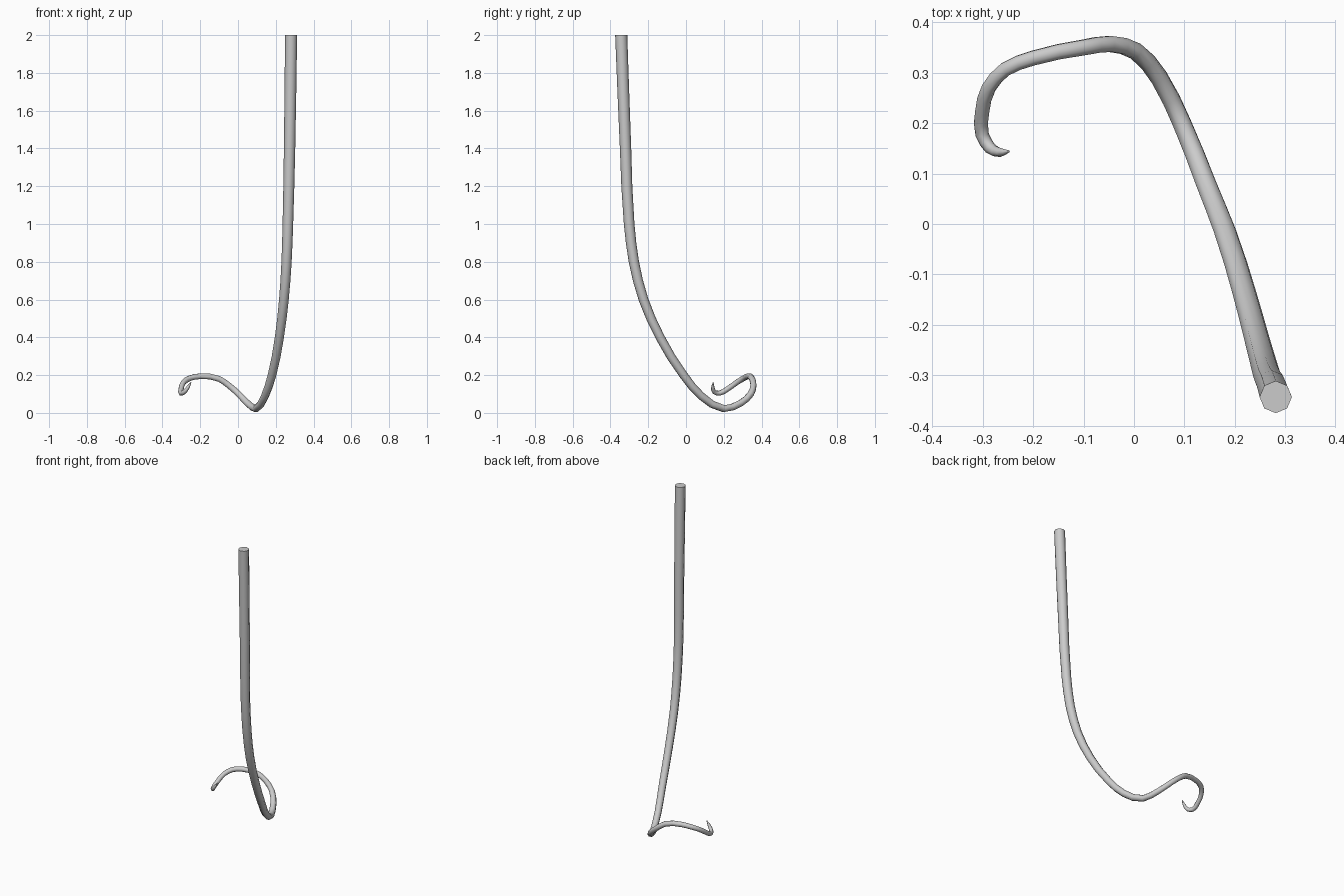
import bpy, bmesh, math
from mathutils import Vector

if "Cube" in bpy.data.objects:
    bpy.data.objects.remove(bpy.data.objects["Cube"])

# Centre line and radius: x, y, z, r
PATH = [
    (0.281, -0.343, 2.0, 0.032), (0.273, -0.320, 1.4, 0.030),
    (0.264, -0.301, 1.0, 0.028), (0.257, -0.276, 0.8, 0.027),
    (0.243, -0.225, 0.6, 0.0255), (0.219, -0.137, 0.4, 0.024),
    (0.180, -0.013, 0.2, 0.0225), (0.143, 0.080, 0.09, 0.021),
    (0.095, 0.200, 0.022, 0.0195), (0.050, 0.290, 0.052, 0.0185),
    (0.003, 0.343, 0.100, 0.0175), (-0.048, 0.357, 0.145, 0.017),
    (-0.100, 0.350, 0.180, 0.0165), (-0.200, 0.329, 0.194, 0.0155),
    (-0.255, 0.307, 0.184, 0.015), (-0.288, 0.270, 0.162, 0.0145),
    (-0.301, 0.222, 0.128, 0.014), (-0.301, 0.177, 0.104, 0.0135),
    (-0.285, 0.150, 0.110, 0.012), (-0.265, 0.142, 0.135, 0.009),
    (-0.248, 0.144, 0.162, 0.002),
]
SIDES, STEPS = 8, 2


def smooth_path(pts, steps):
    """Chord-length aware cubic interpolation through the points."""
    p = [Vector(q) for q in pts]
    n = len(p)
    d = [(p[i + 1].xyz - p[i].xyz).length for i in range(n - 1)]
    s = [(p[i + 1] - p[i]) / d[i] for i in range(n - 1)]
    m = [s[0]] + [(s[i - 1] * d[i] + s[i] * d[i - 1]) / (d[i - 1] + d[i])
                  for i in range(1, n - 1)] + [s[-1]]
    out = []
    for i in range(n - 1):
        for k in range(steps):
            t = k / steps
            out.append(p[i] * (2*t**3 - 3*t**2 + 1) + m[i] * d[i] * (t**3 - 2*t**2 + t)
                       + p[i + 1] * (3*t**2 - 2*t**3) + m[i + 1] * d[i] * (t**3 - t**2))
    return out + [p[-1]]


# Tapered curling stem
pts = smooth_path(PATH, STEPS)
bm = bmesh.new()
rings = []
side = Vector((1, 0, 0))
for i, q in enumerate(pts):
    tan = (pts[min(i + 1, len(pts) - 1)].xyz - pts[max(i - 1, 0)].xyz).normalized()
    if i == 0:
        tan = Vector((0, 0, -1))
    side = (side - tan * side.dot(tan)).normalized()
    up = tan.cross(side)
    rings.append([bm.verts.new(q.xyz + q.w * (side * math.cos(a) + up * math.sin(a)))
                  for a in (2 * math.pi * k / SIDES for k in range(SIDES))])
for a, b in zip(rings, rings[1:]):
    for k in range(SIDES):
        j = (k + 1) % SIDES
        bm.faces.new((a[k], a[j], b[j], b[k]))
bm.faces.new(rings[0])
bm.faces.new(rings[-1])
bmesh.ops.recalc_face_normals(bm, faces=bm.faces)
mesh = bpy.data.meshes.new("curled_stem")
bm.to_mesh(mesh)
bm.free()
stem = bpy.data.objects.new("curled_stem", mesh)
bpy.context.collection.objects.link(stem)
bpy.context.view_layer.objects.active = stem
stem.select_set(True)
bpy.ops.object.shade_smooth_by_angle(angle=math.radians(60))
